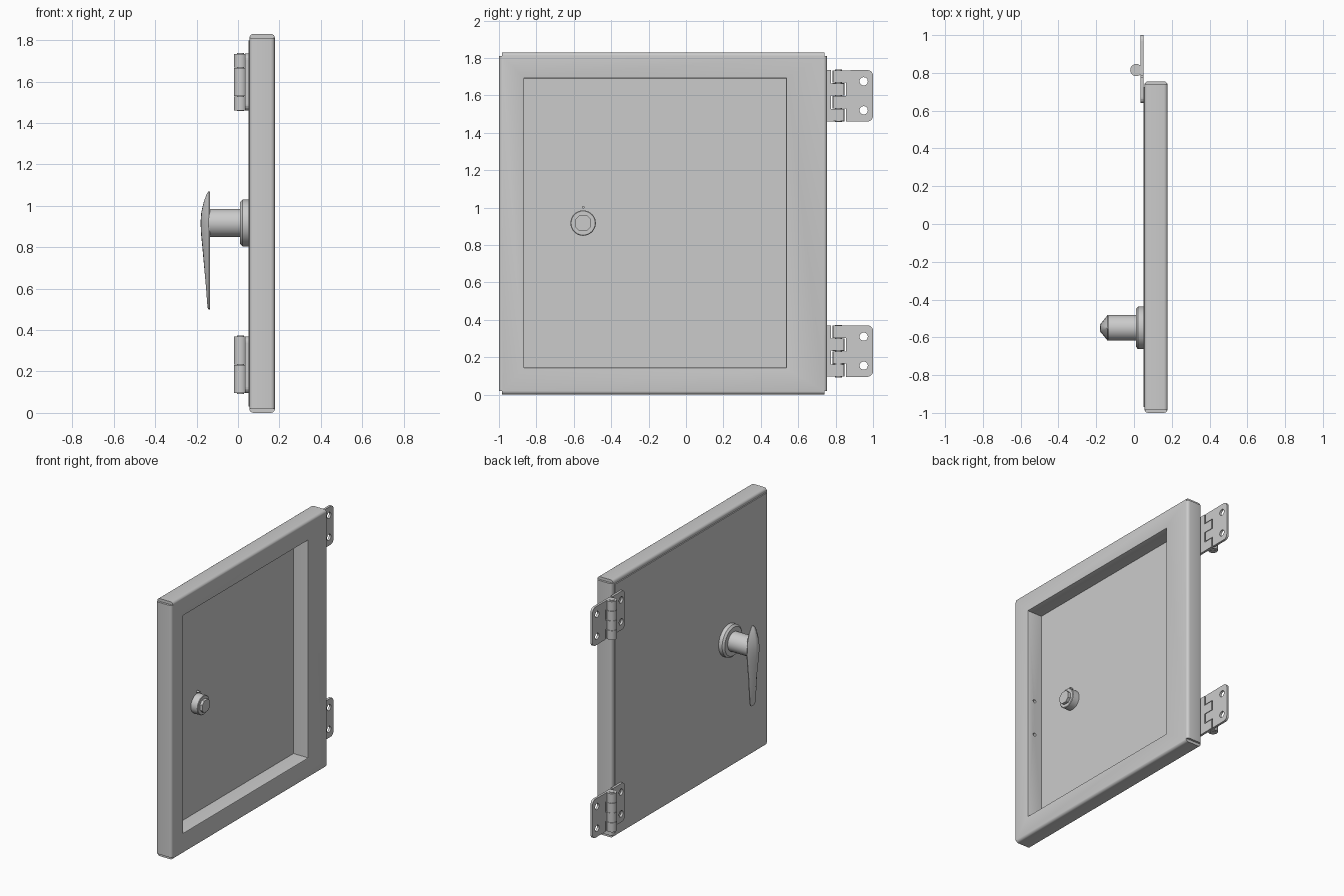
import bpy, bmesh, math

if "Cube" in bpy.data.objects:
    bpy.data.objects.remove(bpy.data.objects["Cube"])

Y0, Y1, Z1 = -1.0, 0.755, 1.83          # outer size of the door
OPEN = (-0.865, 0.535, 0.145, 1.69)     # opening in the back of the frame
LY, LZ = -0.55, 0.917                   # lock axis


def finish(name, bm, smooth=False):
    bmesh.ops.recalc_face_normals(bm, faces=bm.faces)
    me = bpy.data.meshes.new(name)
    bm.to_mesh(me)
    bm.free()
    ob = bpy.data.objects.new(name, me)
    bpy.context.collection.objects.link(ob)
    if smooth:
        select(ob)
        bpy.ops.object.shade_smooth_by_angle(angle=math.radians(35))
    return ob


def select(ob):
    bpy.ops.object.select_all(action='DESELECT')
    ob.select_set(True)
    bpy.context.view_layer.objects.active = ob


def loft(name, rings, cap=True, loop=False, smooth=False):
    """Skin a list of closed point rings."""
    bm = bmesh.new()
    vs = [[bm.verts.new(p) for p in r] for r in rings]
    n = len(vs[0])
    pairs = list(zip(vs, vs[1:])) + ([(vs[-1], vs[0])] if loop else [])
    for a, b in pairs:
        for i in range(n):
            j = (i + 1) % n
            bm.faces.new((a[i], a[j], b[j], b[i]))
    if cap and not loop:
        bm.faces.new(vs[0])
        bm.faces.new(vs[-1])
    return finish(name, bm, smooth)


def plate(name, outline, x0, x1):
    """Extrude a (y, z) outline along x."""
    return loft(name, [[(x, y, z) for y, z in outline] for x in (x0, x1)])


def box(name, x0, x1, y0, y1, z0, z1):
    return plate(name, [(y0, z0), (y1, z0), (y1, z1), (y0, z1)], x0, x1)


def lathe(name, prof, y, z, n=40):
    """Turn (x, r) points round an axis parallel to x."""
    ring = [(math.cos(2 * math.pi * i / n), math.sin(2 * math.pi * i / n)) for i in range(n)]
    return loft(name, [[(x, y + r * c, z + r * s) for c, s in ring] for x, r in prof], smooth=True)


def post(name, x, y, z0, z1, r, n=24):
    ring = [(x + r * math.cos(2 * math.pi * i / n), y + r * math.sin(2 * math.pi * i / n)) for i in range(n)]
    return loft(name, [[(a, b, z) for a, b in ring] for z in (z0, z1)], smooth=True)


def cut(ob, cutters):
    for c in cutters:
        m = ob.modifiers.new("cut", 'BOOLEAN')
        m.operation, m.object, m.solver = 'DIFFERENCE', c, 'EXACT'
        select(ob)
        bpy.ops.object.modifier_apply(modifier=m.name)
        bpy.data.objects.remove(c)


# frame: rounded outside edges, straight return down to the skin
def rect(x, d, grow=None):
    if grow is None:
        a, b, c, e = Y0 + d, Y1 - d, d, Z1 - d
    else:
        a, b, c, e = OPEN[0] - grow, OPEN[1] + grow, OPEN[2] - grow, OPEN[3] + grow
    return [(x, a, c), (x, b, c), (x, b, e), (x, a, e)]


R = 0.02
arc = [math.radians(a) for a in (0, 22.5, 45, 67.5, 90)]
rings = [rect(0.055 + R - R * math.cos(a), R - R * math.sin(a)) for a in arc]
rings += [rect(0.178 - R + R * math.sin(a), R - R * math.cos(a)) for a in arc]
rings += [rect(0.178, 0, 0.008), rect(0.175, 0, 0.002), rect(0.17, 0, 0),
          rect(0.06, 0, 0), rect(0.06, 0.036), rect(0.055, 0.028)]
frame = loft("door_frame", rings, loop=True)

# corner relief notches and two small holes in the latch-side return
notches = [box("notch", 0, 0.3, ya, yb, za, zb)
           for ya, yb in ((-1.1, -0.985), (0.74, 0.9))
           for za, zb in ((-0.1, 0.02), (1.81, 1.95))]
for z in (0.78, 1.03):
    h = lathe("hole", [(-0.03, 0.012), (0.03, 0.012)], 0, 0, 16)
    h.rotation_euler.z = math.pi / 2
    h.location = (0.12, OPEN[0], z)
    notches.append(h)
bpy.context.view_layer.update()
cut(frame, notches)
select(frame)
bpy.ops.object.shade_smooth_by_angle(angle=math.radians(30))

# front skin
box("door_skin", 0.05, 0.062, Y0 + 0.03, Y1 - 0.03, 0.032, Z1 - 0.032)

# lock: outer collar, shaft, inner barrel, drive nut, stop pin
lathe("lock_collar", [(0.052, 0.113), (0.022, 0.113), (0.01, 0.1), (0.01, 0.06)], LY, LZ)
lathe("handle_shaft", [(0.02, 0.068), (-0.142, 0.068)], LY, LZ)
lathe("lock_barrel", [(0.06, 0.068), (0.112, 0.068), (0.115, 0.064)], LY, LZ)
a, b = 0.042, 0.02
plate("drive_nut", [(LY + u, LZ + v) for u, v in
      ((a, -b), (a, b), (b, a), (-b, a), (-a, b), (-a, -b), (-b, -a), (b, -a))], 0.11, 0.135)
lathe("stop_pin", [(0.06, 0.007), (0.085, 0.007)], LY, LZ + 0.085, 12)

# lever handle: z, half width, ridge x
secs = [(0.5, 0.012, -0.143), (0.507, 0.024, -0.146), (0.53, 0.032, -0.149),
        (0.6, 0.038, -0.154), (0.7, 0.045, -0.163), (0.8, 0.057, -0.172),
        (0.86, 0.063, -0.178), (0.92, 0.066, -0.181), (0.97, 0.06, -0.177),
        (1.02, 0.043, -0.165), (1.055, 0.022, -0.152), (1.07, 0.006, -0.143)]
loft("lever_handle", [[(-0.136, LY - w, z), (-0.141, LY - w, z),
                       (x + 0.002, LY - w * 0.3, z), (x, LY, z), (x + 0.002, LY + w * 0.3, z),
                       (-0.141, LY + w, z), (-0.136, LY + w, z)] for z, w, x in secs], smooth=True)


# hinges: two leaves with interlocking knuckles
AX, AY, H = 0.012, 0.815, 0.275


def leaf(name, z0, side, far, tabs):
    r = 0.03
    pts = []
    for cz, base in ((z0 + r, -90), (z0 + H - r, 0)):
        for k in range(6):
            t = math.radians(base + 18 * k)
            pts.append((far - r + r * math.cos(t), cz + r * math.sin(t)))
    for i in reversed(range(4)):
        u = -0.03 if i in tabs else 0.04
        g = 0.002 if i in tabs else -0.002
        top, low = z0 + (i + 1) * H / 4 - g, z0 + i * H / 4 + g
        pts += [(u, min(top, z0 + H)), (u, max(low, z0))]
    ob = plate(name, [(AY + side * u, z) for u, z in pts], 0.034, 0.05)
    cut(ob, [lathe("hole", [(0, 0.022), (0.1, 0.022)], AY + side * 0.135, z0 + dz, 24)
             for dz in (0.06, 0.215)])


for tag, z0 in (("lower", 0.095), ("upper", 1.46)):
    leaf(tag + "_hinge_frame_leaf", z0, 1, 0.185, (1, 3))
    leaf(tag + "_hinge_door_leaf", z0, -1, 0.175, (0, 2))
    for i in range(4):
        post(f"{tag}_hinge_knuckle_{i + 1}", AX, AY,
             z0 + i * H / 4 + 0.001, z0 + (i + 1) * H / 4 - 0.001, 0.032)
    post(tag + "_hinge_pin", AX, AY, z0 - 0.003, z0 + H + 0.003, 0.018)
